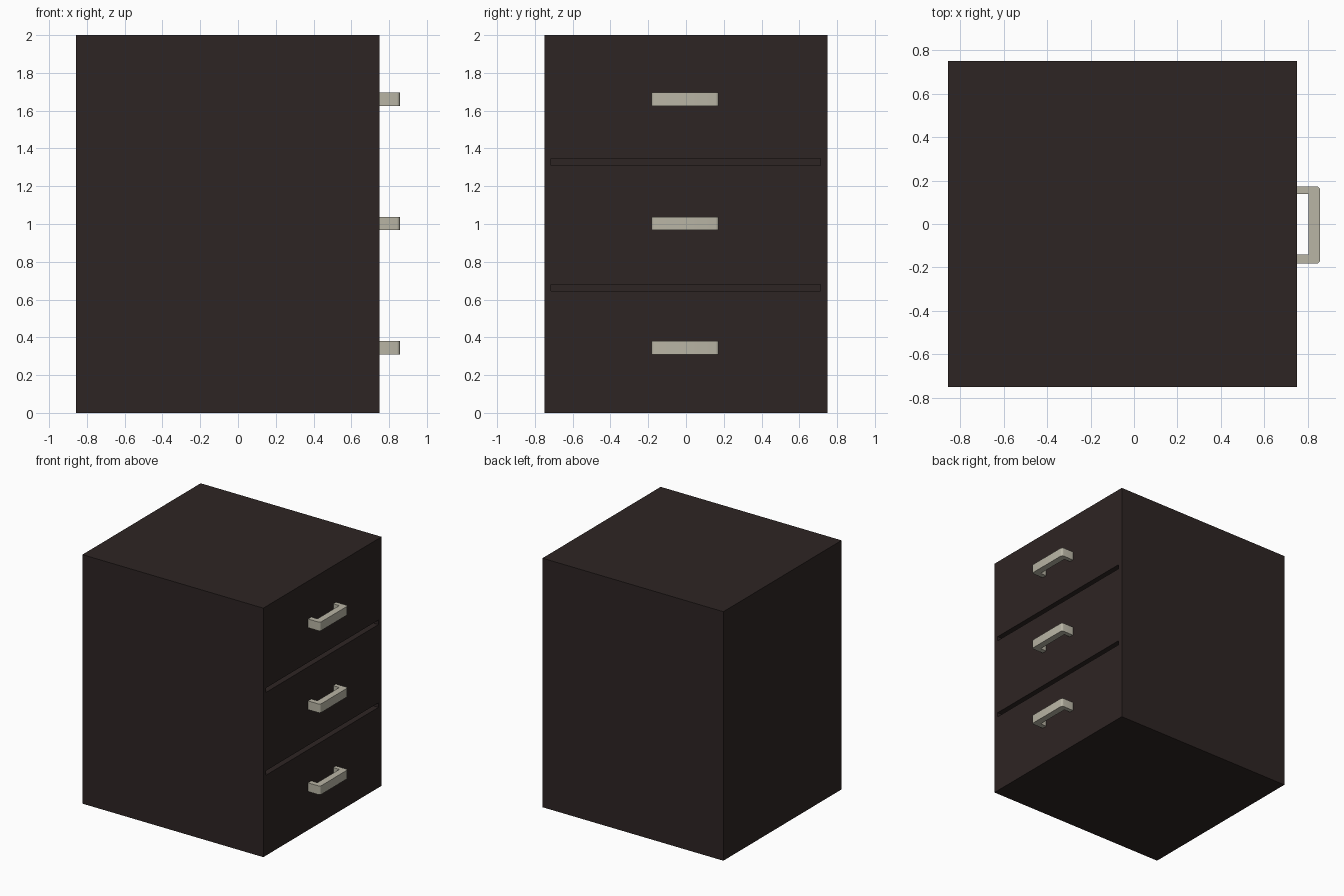
import bpy, bmesh, math

if "Cube" in bpy.data.objects:
    bpy.data.objects.remove(bpy.data.objects["Cube"])


def material(name, rgb):
    m = bpy.data.materials.new(name)
    m.diffuse_color = (*rgb, 1.0)
    m.use_nodes = True
    m.node_tree.nodes["Principled BSDF"].inputs["Base Color"].default_value = m.diffuse_color
    return m


wood = material("dark_wood", (0.027, 0.018, 0.017))
metal = material("satin_metal", (0.485, 0.462, 0.376))


def box(name, lo, hi, mat):
    bm = bmesh.new()
    bmesh.ops.create_cube(bm, size=1.0)
    for v in bm.verts:
        for i in range(3):
            v.co[i] = hi[i] if v.co[i] > 0 else lo[i]
    me = bpy.data.meshes.new(name)
    bm.to_mesh(me)
    bm.free()
    me.materials.append(mat)
    ob = bpy.data.objects.new(name, me)
    bpy.context.collection.objects.link(ob)
    return ob


# Cabinet body with two finger slots between the drawers
body = box("cabinet_body", (-0.857, -0.75, 0), (0.75, 0.75, 2), wood)
for z in (0.645, 1.31):
    cutter = box("slot_cutter", (0.70, -0.714, z), (0.80, 0.711, z + 0.036), wood)
    cutter.hide_render = True
    mod = body.modifiers.new("slot", 'BOOLEAN')
    mod.operation = 'DIFFERENCE'
    mod.solver = 'EXACT'
    mod.object = cutter
    bpy.context.view_layer.objects.active = body
    bpy.ops.object.modifier_apply(modifier=mod.name)
    bpy.data.objects.remove(cutter)


def handle_profile():
    # U-shaped plan with rounded outer corners
    y0, y1, x0, x1, r = -0.182, 0.173, 0.75, 0.857, 0.016
    pts = [(x0, y0)]
    for cy, start in ((y0 + r, -90), (y1 - r, 0)):
        for k in range(5):
            a = math.radians(start + 22.5 * k)
            pts.append((x1 - r + r * math.cos(a), cy + r * math.sin(a)))
    pts += [(x0, y1), (x0, y1 - 0.035), (0.804, y1 - 0.035),
            (0.804, y0 + 0.042), (x0, y0 + 0.042)]
    return pts


# One pull handle per drawer
for label, z in (("bottom", 0.31), ("middle", 0.968), ("top", 1.626)):
    bm = bmesh.new()
    face = bm.faces.new([bm.verts.new((x, y, z)) for x, y in handle_profile()])
    ext = bmesh.ops.extrude_face_region(bm, geom=[face])
    for v in ext["geom"]:
        if isinstance(v, bmesh.types.BMVert):
            v.co.z += 0.07
    bmesh.ops.recalc_face_normals(bm, faces=bm.faces)
    me = bpy.data.meshes.new(label + "_handle")
    bm.to_mesh(me)
    bm.free()
    me.materials.append(metal)
    ob = bpy.data.objects.new(label + "_handle", me)
    bpy.context.collection.objects.link(ob)
    bpy.ops.object.select_all(action='DESELECT')
    ob.select_set(True)
    bpy.context.view_layer.objects.active = ob
    bpy.ops.object.shade_smooth_by_angle(angle=math.radians(30))
